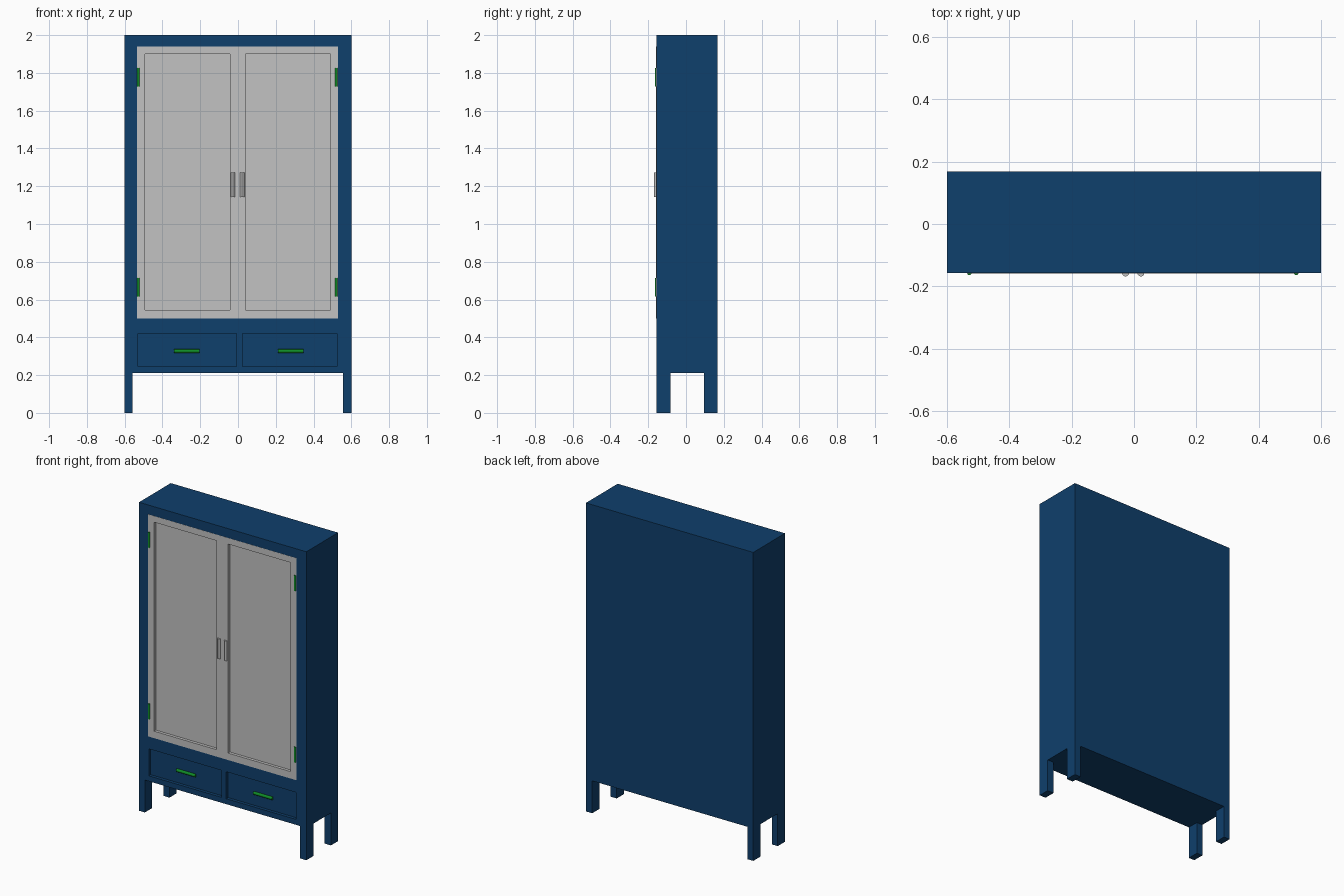
import bpy
import math

cube = bpy.data.objects.get("Cube")
if cube:
    bpy.data.objects.remove(cube, do_unlink=True)


def material(name, rgb):
    m = bpy.data.materials.new(name)
    m.use_nodes = True
    colour = (*rgb, 1)
    m.diffuse_color = colour
    m.node_tree.nodes["Principled BSDF"].inputs["Base Color"].default_value = colour
    return m


BLUE = material("navy blue", (0.0048, 0.05, 0.15))
GREY = material("light grey", (0.54, 0.54, 0.54))
GREEN = material("green", (0.005, 0.26, 0.02))


def box(name, x, y, z, mat):
    """Box from (low, high) ranges on each axis."""
    bpy.ops.mesh.primitive_cube_add(size=1)
    ob = bpy.context.object
    ob.name = name
    ob.location = [(a + b) / 2 for a, b in (x, y, z)]
    ob.scale = [b - a for a, b in (x, y, z)]
    bpy.ops.object.transform_apply(location=True, scale=True)
    ob.data.materials.append(mat)
    return ob


def bar(name, centre, radius, length, axis, mat):
    """Slim rounded bar along x or z."""
    turn = (0, math.pi / 2, 0) if axis == "x" else (0, 0, 0)
    bpy.ops.mesh.primitive_cylinder_add(vertices=12, radius=radius, depth=length,
                                        location=centre, rotation=turn)
    ob = bpy.context.object
    ob.name = name
    ob.data.materials.append(mat)
    bpy.ops.object.shade_smooth_by_angle()
    return ob


def cut(target, x, y, z, mat):
    """Carve a box-shaped recess out of the target."""
    cutter = box("cutter", x, y, z, mat)
    cutter.hide_render = True
    mod = target.modifiers.new("recess", "BOOLEAN")
    mod.operation = "DIFFERENCE"
    mod.solver = "EXACT"
    mod.object = cutter
    bpy.context.view_layer.objects.active = target
    bpy.ops.object.modifier_apply(modifier=mod.name)
    bpy.data.objects.remove(cutter, do_unlink=True)


FRONT, BACK, BASE = -0.157, 0.168, 0.21
DOOR_Z = (0.5, 1.94)
DOORS = {"right": (-0.535, -0.003), "left": (-0.003, 0.529)}
DRAWERS = {"right": (-0.53, -0.007), "left": (0.025, 0.525)}

# Carcass with a door opening and two drawer recesses
body = box("cabinet_body", (-0.6, 0.6), (FRONT, BACK), (BASE, 2), BLUE)
cut(body, (-0.535, 0.529), (-0.3, FRONT + 0.03), DOOR_Z, BLUE)
for x in DRAWERS.values():
    cut(body, x, (-0.3, FRONT + 0.02), (0.245, 0.42), BLUE)

# Legs
for side, x in (("right", (-0.6, -0.558)), ("left", (0.555, 0.6))):
    box(f"front_leg_{side}", x, (FRONT, -0.083), (0, BASE), BLUE)
    box(f"back_leg_{side}", x, (0.095, BACK), (0, BASE), BLUE)

# Doors with sunken panels
for side, (x0, x1) in DOORS.items():
    door = box(f"door_{side}", (x0, x1), (FRONT - 0.001, FRONT + 0.029), DOOR_Z, GREY)
    cut(door, (x0 + 0.043, x1 - 0.04), (-0.3, FRONT + 0.018),
        (DOOR_Z[0] + 0.045, DOOR_Z[1] - 0.04), GREY)

# Door handles and hinges
for side, x, hinge_x in (("right", -0.027, -0.528), ("left", 0.022, 0.52)):
    bar(f"door_handle_{side}", (x, FRONT, 1.207), 0.0115, 0.13, "z", GREY)
    for level, z in (("lower", 0.665), ("upper", 1.777)):
        bar(f"{level}_hinge_{side}", (hinge_x, FRONT, z), 0.007, 0.1, "z", GREEN)

# Drawer handles
for side, x in (("right", -0.272), ("left", 0.28)):
    bar(f"drawer_handle_{side}", (x, FRONT + 0.016, 0.327), 0.01, 0.135, "x", GREEN)
